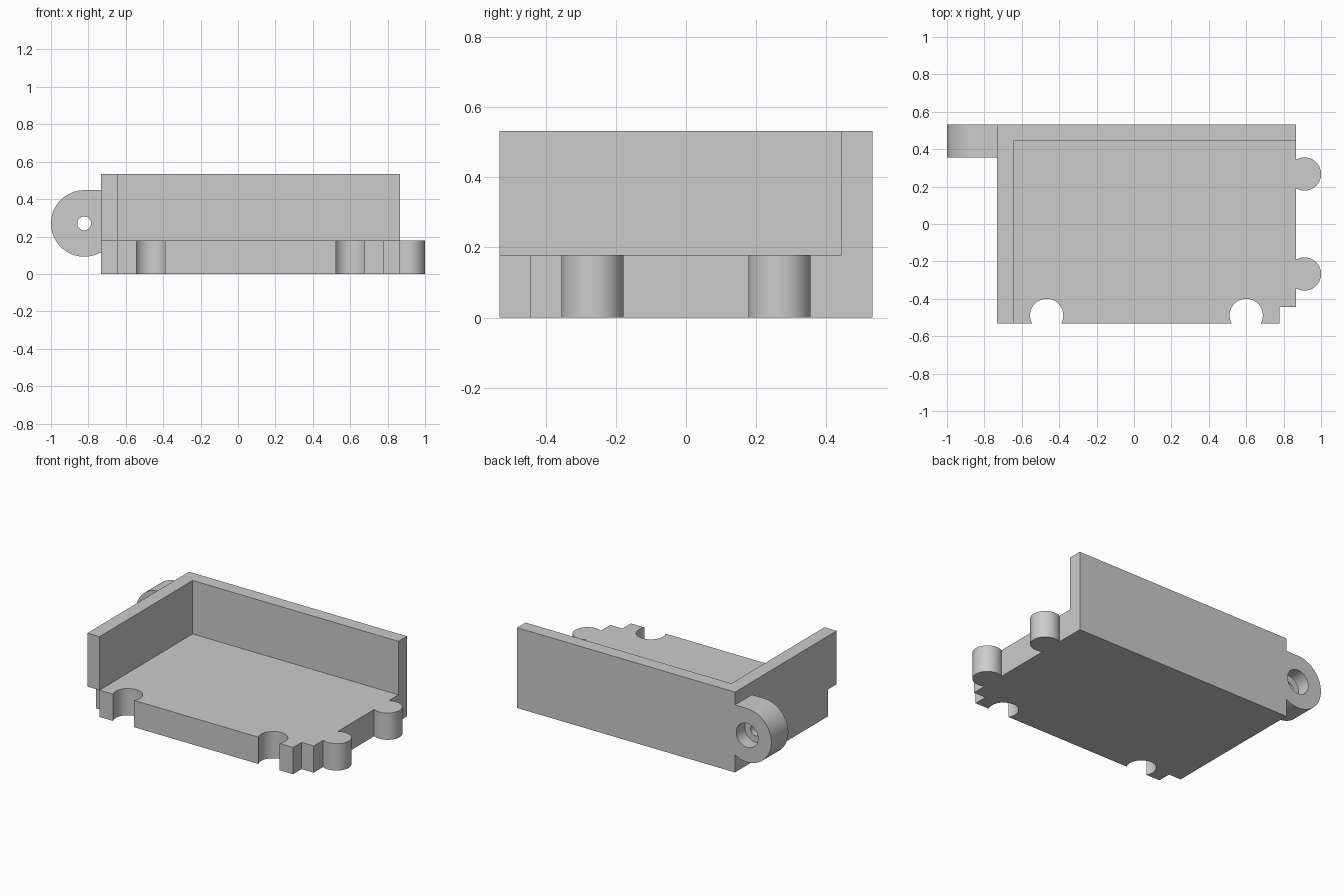
import bpy
import bmesh
from math import cos, sin, radians
from mathutils import Matrix

old = bpy.data.objects.get("Cube")
if old:
    bpy.data.objects.remove(old, do_unlink=True)

U = 0.0889                      # wall thickness, the module of the design
LEFT, RIGHT = -0.733, 0.867
FRONT, BACK = -0.533, 0.533
FLOOR, TOP = 2 * U, 0.533

grey = bpy.data.materials.new("plain grey")
grey.use_nodes = True
grey.diffuse_color = (0.6, 0.6, 0.6, 1)
grey.node_tree.nodes["Principled BSDF"].inputs["Base Color"].default_value = grey.diffuse_color


def arc(cx, cy, r, start, end, n=32):
    angles = [radians(start + (end - start) * i / n) for i in range(n + 1)]
    return [(cx + r * cos(a), cy + r * sin(a)) for a in angles]


def prism(name, outline, low, high, along_y=False):
    """Extrude a flat outline along z, or an x-z outline along y."""
    bm = bmesh.new()
    def place(p, d):
        return (p[0], d, p[1]) if along_y else (p[0], p[1], d)
    face = bm.faces.new([bm.verts.new(place(p, low)) for p in outline])
    shift = place((0, 0), high - low)
    result = bmesh.ops.extrude_face_region(bm, geom=[face], use_keep_orig=True)
    moved = [v for v in result["geom"] if isinstance(v, bmesh.types.BMVert)]
    bmesh.ops.translate(bm, vec=shift, verts=moved)
    bmesh.ops.recalc_face_normals(bm, faces=bm.faces)
    mesh = bpy.data.meshes.new(name)
    bm.to_mesh(mesh)
    bm.free()
    mesh.materials.append(grey)
    obj = bpy.data.objects.new(name, mesh)
    bpy.context.collection.objects.link(obj)
    return obj


def activate(obj):
    bpy.ops.object.select_all(action='DESELECT')
    obj.select_set(True)
    bpy.context.view_layer.objects.active = obj


def smooth(obj):
    activate(obj)
    bpy.ops.object.shade_smooth_by_angle(angle=radians(30))


# Floor plate: sockets in the front edge, knobs on the left edge, stepped corners
outline = [(LEFT, BACK), (LEFT, FRONT + U), (LEFT + U, FRONT + U), (LEFT + U, FRONT)]
for x in (-0.467, 0.6):
    outline += arc(x, FRONT + U / 2, U, 210, -30)
outline += [(RIGHT - U, FRONT), (RIGHT - U, FRONT + U), (RIGHT, FRONT + U)]
for y in (-0.267, 0.267):
    outline += arc(RIGHT + U / 2, y, U, -120, 120)
outline.append((RIGHT, BACK))
smooth(prism("floor_plate", outline, 0, FLOOR))

# Two walls meeting in the back right corner
prism("corner_walls", [(LEFT, FRONT), (LEFT + U, FRONT), (LEFT + U, BACK - U),
                       (RIGHT, BACK - U), (RIGHT, BACK), (LEFT, BACK)], FLOOR, TOP)

# Rounded lug on the right side, flat on top
cx, cz = -1 + 2 * U, 0.27
lug = prism("side_lug", arc(cx, cz, 2 * U, 90, 300, 48)
            + [(LEFT, cz + 2 * U)], BACK - 2 * U, BACK, along_y=True)

# Screw hole with a wider counterbore from the back
for name, radius, depth in (("screw_hole", 0.037, 3 * U), ("counterbore", 0.08, U)):
    cutter = prism(name, arc(cx, cz, radius, 0, 352.5, 47), BACK - depth, BACK + U, along_y=True)
    cutter.hide_render = True
    activate(lug)
    cut = lug.modifiers.new(name, 'BOOLEAN')
    cut.operation, cut.solver, cut.object = 'DIFFERENCE', 'EXACT', cutter
    bpy.ops.object.modifier_apply(modifier=cut.name)
    bpy.data.objects.remove(cutter, do_unlink=True)
smooth(lug)
